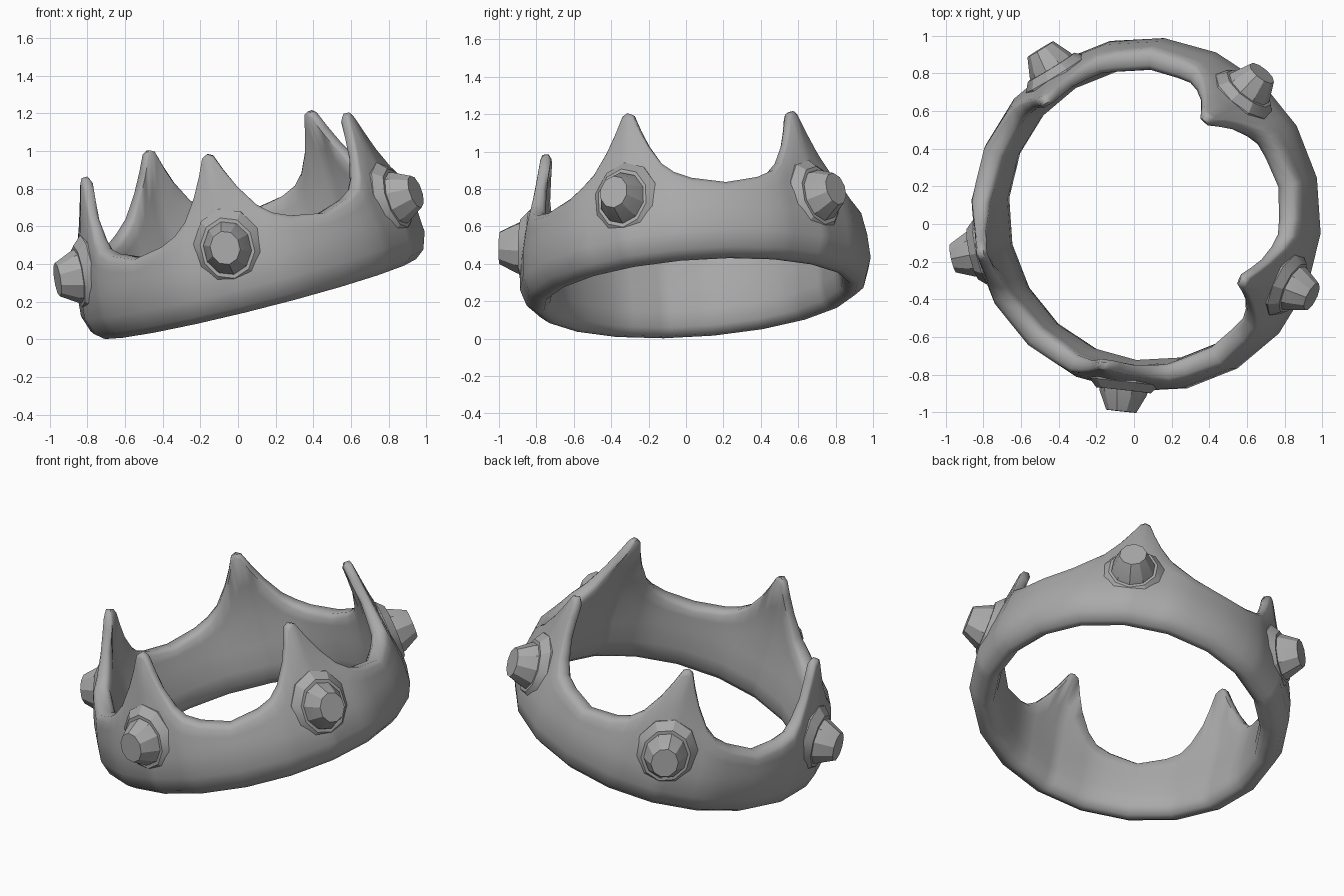
import bpy, bmesh, math
from mathutils import Matrix, Vector

if "Cube" in bpy.data.objects:
    bpy.data.objects.remove(bpy.data.objects["Cube"], do_unlink=True)

grey = bpy.data.materials.new("plain_grey")
grey.use_nodes = True
grey.diffuse_color = (0.4, 0.4, 0.4, 1)
grey.node_tree.nodes["Principled BSDF"].inputs["Base Color"].default_value = (0.4, 0.4, 0.4, 1)

# The whole crown sits tilted
TILT = (Matrix.Translation((0.108, 0.058, 0.231))
        @ Matrix.Rotation(math.radians(-14.2), 4, 'Y')
        @ Matrix.Rotation(math.radians(3.9), 4, 'X'))
SPIKES = [-24 + 72 * k for k in range(5)]
SIDE = 18  # degrees covered by one flat side of the band

# Radius by height of the outer and inner wall; rim height by angle from a spike
OUTER = [(-0.01, 0.865), (0.03, 0.915), (0.12, 0.945), (0.25, 0.935),
         (0.40, 0.905), (0.59, 0.845), (0.85, 0.78)]
INNER = [(-0.01, 0.825), (0.03, 0.79), (0.12, 0.778), (0.25, 0.785),
         (0.40, 0.795), (0.59, 0.785), (0.85, 0.722)]
RIM = [(0, 0.855), (2.2, 0.84), (5, 0.75), (8.5, 0.65), (13.5, 0.535),
       (18, 0.475), (24, 0.435), (36, 0.40)]


def lerp_table(table, x):
    for (x0, y0), (x1, y1) in zip(table, table[1:]):
        if x <= x1:
            return y0 + (y1 - y0) * (x - x0) / (x1 - x0)
    return table[-1][1]


def finish(name, bm, angle, matrix):
    bmesh.ops.recalc_face_normals(bm, faces=bm.faces)
    mesh = bpy.data.meshes.new(name)
    bm.to_mesh(mesh)
    bm.free()
    mesh.transform(matrix)
    mesh.materials.append(grey)
    obj = bpy.data.objects.new(name, mesh)
    bpy.context.collection.objects.link(obj)
    bpy.ops.object.select_all(action='DESELECT')
    obj.select_set(True)
    bpy.context.view_layer.objects.active = obj
    bpy.ops.object.shade_smooth_by_angle(angle=math.radians(angle))
    return obj


def bridge(bm, loops, closed):
    pairs = list(zip(loops, loops[1:] + loops[:1])) if closed else list(zip(loops, loops[1:]))
    for a, b in pairs:
        n = len(a)
        for i in range(n):
            bm.faces.new((a[i], a[(i + 1) % n], b[(i + 1) % n], b[i]))


def section(rim):
    """Closed wall section, up the outside and down the inside."""
    top = rim - 0.03
    heights = [h for h, _ in OUTER[:4]]
    heights += [0.25 + (top - 0.25) * f / 3 for f in (1, 2, 3)]
    out = [(lerp_table(OUTER, h), h) for h in heights]
    inn = [(lerp_table(INNER, h), h) for h in heights]
    ro, ri = out[-1][0], inn[-1][0]
    w = (ro - ri) * 0.22
    return out + [(ro - w, rim - 0.005), (ri + w, rim - 0.005)] + inn[::-1]


# Band with five pointed spikes
bm = bmesh.new()
columns = []
offsets = [-a for a, _ in RIM[-2:0:-1]] + [a for a, _ in RIM]
for spike in SPIKES:
    for off in offsets:
        a = math.radians(spike + off)
        local = math.radians(off % SIDE - SIDE / 2)
        flat = math.cos(math.radians(SIDE / 2)) / math.cos(local)
        columns.append([bm.verts.new((r * flat * math.cos(a), r * flat * math.sin(a), h))
                        for r, h in section(lerp_table(RIM, abs(off)))])
bridge(bm, columns, True)
# Merge the flat sides of the lower band
low = [v for v in bm.verts if v.co.z < 0.2]
low_edges = [e for e in bm.edges if all(v.co.z < 0.2 for v in e.verts)]
bmesh.ops.dissolve_limit(bm, angle_limit=math.radians(2), verts=low, edges=low_edges)
finish("crown_band", bm, 60, TILT)


# Jewels: each a faceted gem on an oval setting
def oval_stack(name, rings, matrix, sides=10):
    """Rings are (half width, half height, distance out)."""
    bm = bmesh.new()
    loops = []
    for w, h, d in rings:
        loops.append([bm.verts.new((d, w * math.cos(t), h * math.sin(t)))
                      for t in (2 * math.pi * (i + 0.5) / sides for i in range(sides))])
    bridge(bm, loops, False)
    bm.faces.new(loops[0])
    bm.faces.new(loops[-1])
    finish(name, bm, 25, matrix)


for i, spike in enumerate(SPIKES):
    place = (TILT @ Matrix.Rotation(math.radians(spike), 4, 'Z')
             @ Matrix.Translation(Vector((0.88, 0, 0.345)))
             @ Matrix.Rotation(math.radians(-6), 4, 'Y'))
    oval_stack(f"jewel_setting_{i + 1}",
               [(0.185, 0.215, -0.05), (0.185, 0.215, 0.0), (0.145, 0.165, 0.045)], place)
    oval_stack(f"jewel_{i + 1}",
               [(0.135, 0.15, 0.02), (0.125, 0.14, 0.06), (0.08, 0.09, 0.157)], place)
